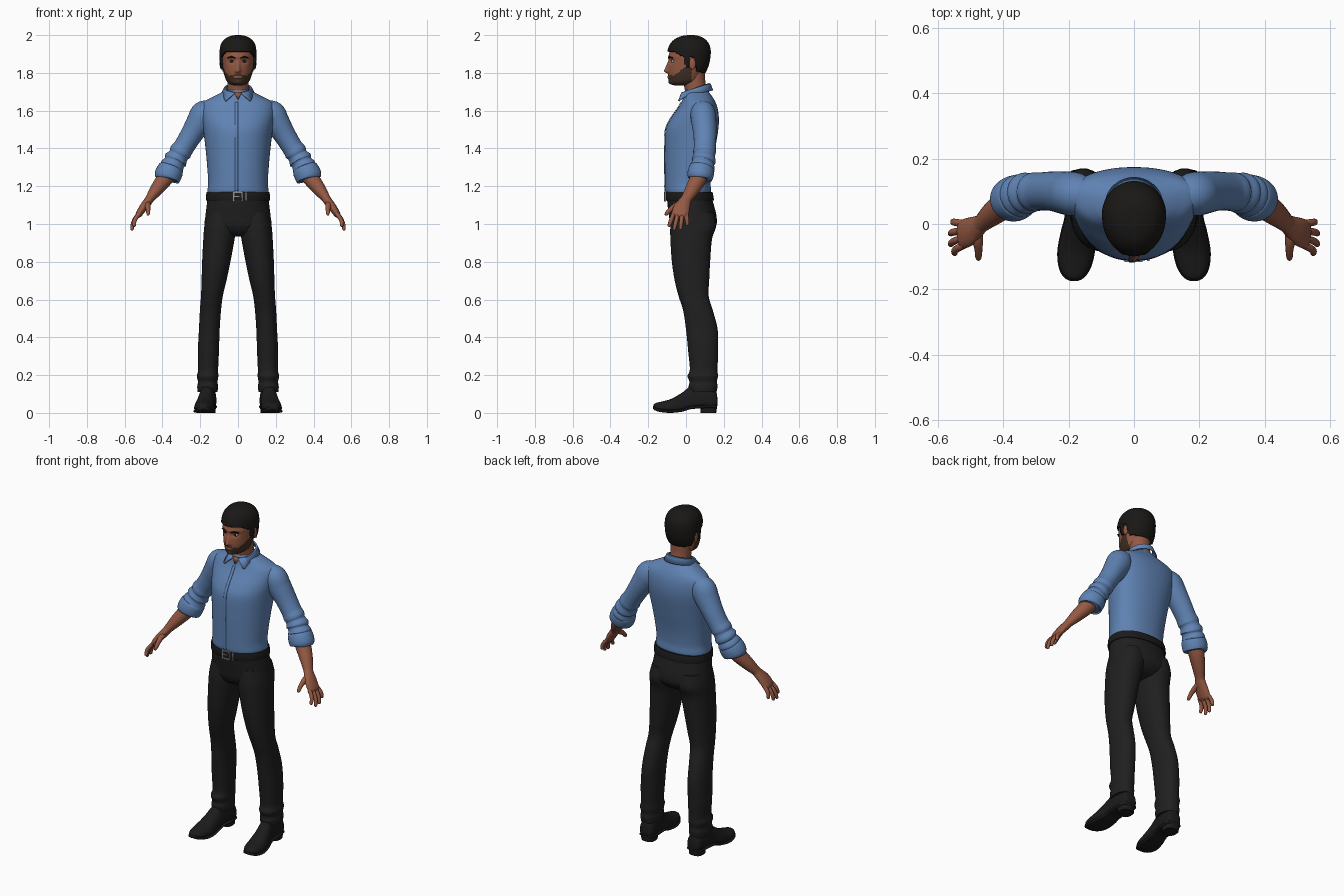
import bpy, bmesh, math
from mathutils import Vector

def mat(name, r, g, b):
    m = bpy.data.materials.new(name)
    m.diffuse_color = (r, g, b, 1)
    return m

SKIN = mat("skin", .30, .10, .055)
SHIRT = mat("shirt_blue", .115, .225, .45)
TROUSER = mat("trouser_black", .014, .014, .014)
HAIR = mat("hair_black", .010, .009, .008)
BEARD = mat("beard_brown", .055, .030, .018)
SHOE = mat("shoe_black", .011, .011, .011)
METAL = mat("buckle_grey", .28, .28, .28)
EYE = mat("eye_white", .45, .40, .36)
LIP = mat("lip_brown", .25, .085, .055)

def smooth_rows(rows, k):
    """Catmull-Rom interpolation of every column."""
    out = []
    for i in range(len(rows) - 1):
        a, b, c, d = rows[max(i - 1, 0)], rows[i], rows[i + 1], rows[min(i + 2, len(rows) - 1)]
        for j in range(k):
            t = j / k
            out.append([.5 * (2 * q + (r - p) * t + (2 * p - 5 * q + 4 * r - s) * t * t
                        + (3 * q - p - 3 * r + s) * t ** 3) for p, q, r, s in zip(a, b, c, d)])
    return out + [list(rows[-1])]

def finish(name, bm, mats, mirror=False, rule=None, keep=None, solid=0, angle=50):
    bmesh.ops.recalc_face_normals(bm, faces=bm.faces[:])
    if keep:
        bmesh.ops.delete(bm, geom=[f for f in bm.faces if not keep(f.calc_center_median())], context='FACES')
    if rule:
        for f in bm.faces:
            f.material_index = rule(f.calc_center_median())
    me = bpy.data.meshes.new(name)
    bm.to_mesh(me)
    bm.free()
    ob = bpy.data.objects.new(name, me)
    bpy.context.collection.objects.link(ob)
    for m in mats:
        me.materials.append(m)
    bpy.ops.object.select_all(action='DESELECT')
    ob.select_set(True)
    bpy.context.view_layer.objects.active = ob
    bpy.ops.object.shade_smooth_by_angle(angle=math.radians(angle))
    if solid:
        s = ob.modifiers.new("thickness", 'SOLIDIFY')
        s.thickness, s.offset = solid, 1
    if mirror:
        ob.modifiers.new("mirror", 'MIRROR')
    return ob

def skin_rings(name, rings, mats, sculpt=None, closed=True, **kw):
    """Bridge a list of point rings and cap the ends."""
    bm = bmesh.new()
    vs = [[bm.verts.new(sculpt(p) if sculpt else p) for p in r] for r in rings]
    n = len(vs[0])
    for a, b in zip(vs, vs[1:]):
        for i in range(n if closed else n - 1):
            bm.faces.new((a[i], a[(i + 1) % n], b[(i + 1) % n], b[i]))
    if closed:
        bm.faces.new(vs[0])
        bm.faces.new(vs[-1])
    return finish(name, bm, mats, **kw)

def loft(name, rows, mats, axis='z', n=40, k=5, p=2, **kw):
    """Rows: position on axis, centre x, widest-depth, low depth, high depth, half width."""
    rings = []
    for s, cx, c, lo, hi, w in smooth_rows(rows, k):
        ring = []
        for i in range(n):
            a = 2 * math.pi * (i + .5) / n
            ca, sa = [math.copysign(abs(f) ** (2 / p), f) for f in (math.cos(a), math.sin(a))]
            d = c + sa * ((hi - c) if sa > 0 else (c - lo))
            ring.append(Vector((cx + w * ca, d, s) if axis == 'z' else (cx + w * ca, s, d)))
        rings.append(ring)
    return skin_rings(name, rings, mats, **kw)

def tube(name, rows, mats, n=20, k=5, **kw):
    """Rows: x, y, z, radius along y, radius across."""
    pts = smooth_rows(rows, k)
    rings = []
    for i, r in enumerate(pts):
        t = (Vector(pts[min(i + 1, len(pts) - 1)][:3]) - Vector(pts[max(i - 1, 0)][:3])).normalized()
        u = (Vector((0, 1, 0)) - t * t.y).normalized()
        v = t.cross(u)
        rings.append([Vector(r[:3]) + u * r[3] * math.cos(a) + v * r[4] * math.sin(a)
                      for a in (2 * math.pi * j / n for j in range(n))])
    return skin_rings(name, rings, mats, **kw)

def box(name, c, s, m):
    bm = bmesh.new()
    bmesh.ops.create_cube(bm, size=1)
    for v in bm.verts:
        v.co = Vector(c) + Vector([v.co[i] * s[i] for i in range(3)])
    return finish(name, bm, [m])

def ball(name, c, s, mats, rule=None):
    bm = bmesh.new()
    bmesh.ops.create_uvsphere(bm, u_segments=20, v_segments=14, radius=1)
    for v in bm.verts:
        v.co = Vector(c) + Vector([v.co[i] * s[i] for i in range(3)])
    return finish(name, bm, mats, mirror=True, rule=rule)

# --- Head, hair and beard ---
HEAD = [(1.734, 0, -.03, -.06, .02, .025), (1.742, 0, -.01, -.083, .045, .045), (1.76, 0, .01, -.09, .07, .062),
        (1.80, 0, .02, -.094, .09, .076), (1.84, 0, .03, -.093, .108, .083), (1.88, 0, .03, -.091, .117, .086),
        (1.92, 0, .03, -.085, .119, .085), (1.95, 0, .03, -.072, .110, .078), (1.972, 0, .03, -.048, .090, .06),
        (1.985, 0, .03, -.012, .06, .032), (1.988, 0, .03, .022, .038, .008)]

def bump(v, c, s):
    return math.exp(-((v - c) / s) ** 2)

def face(p):
    x, y, z = abs(p.x), p.y, p.z
    if y < -.02:
        ramp = 1 - (z - 1.808) / .06 if z > 1.808 else 1 - (1.808 - z) / .014
        y -= .025 * max(0, ramp) * bump(x, 0, .008 + .006 * max(0, min(1, ramp)))
        y += .012 * bump(x, .034, .016) * bump(z, 1.862, .012)
        y -= .004 * bump(z, 1.885, .01)
        y -= .006 * bump(x, 0, .022) * bump(z, 1.777, .009)
        y -= .005 * bump(x, 0, .022) * bump(z, 1.75, .01)
    return Vector((p.x, y, z))

def face_colour(c):
    x = abs(c.x)
    if x < .022 and c.y < -.05 and abs(c.z - 1.777) < .006:
        return 2
    top = max(1.795 - x * .2, 1.778 + (c.y + .075) * .75) if c.y > -.075 else 1.797 - x * .25
    return 1 if c.y < .03 and c.z < top else 0

def hair_zone(c):
    line = [(-.2, 1.915), (-.055, 1.91), (-.03, 1.895), (-.005, 1.885), (0, 1.83), (.018, 1.83),
            (.022, 1.885), (.045, 1.88), (.055, 1.81), (.2, 1.79)]
    for (a, za), (b, zb) in zip(line, line[1:]):
        if a <= c.y < b:
            return c.z > za + (zb - za) * (c.y - a) / (b - a)

loft("head", HEAD, [SKIN, BEARD, LIP], n=96, k=8, sculpt=face, rule=face_colour)
loft("hair", HEAD, [HAIR], n=96, k=8, keep=hair_zone, solid=.012)
loft("neck", [(1.62, 0, .06, -.005, .12, .062), (1.70, 0, .055, -.005, .115, .058),
              (1.75, 0, .05, -.015, .103, .057), (1.82, 0, .045, -.02, .10, .06)], [SKIN])
ball("ear", (.088, .034, 1.848), (.009, .018, .031), [SKIN])
ball("eye", (.034, -.066, 1.861), (.013, .013, .009), [EYE, HAIR],
     rule=lambda c: 1 if abs(c.x - .034) < .006 and c.y < -.07 else 0)
tube("eyebrow", [(.014, -.092, 1.878, .004, .002), (.034, -.088, 1.884, .005, .005), (.055, -.071, 1.879, .004, .002)],
     [HAIR], n=10, mirror=True)

# --- Shirt ---
TORSO = [(1.155, 0, .03, -.100, .125, .156), (1.175, 0, .03, -.110, .133, .162), (1.22, 0, .03, -.112, .130, .158),
         (1.30, 0, .04, -.113, .137, .163), (1.40, 0, .055, -.113, .155, .172), (1.50, 0, .075, -.108, .171, .185),
         (1.56, 0, .085, -.080, .174, .195), (1.61, 0, .09, -.045, .168, .198), (1.645, 0, .09, -.024, .156, .185),
         (1.67, 0, .08, -.016, .142, .140), (1.69, 0, .07, -.012, .128, .100), (1.71, 0, .06, -.004, .115, .062)]
loft("shirt_body", TORSO, [SHIRT], n=56, p=2.15)
skin_rings("shirt_placket", [[Vector((x, r[3] - .001, r[0])) for x in (-.016, 0)] for r in smooth_rows(TORSO[1:9], 4)],
           [SHIRT], closed=False, solid=.003)
tube("sleeve", [(.13, .085, 1.615, .05, .045), (.175, .09, 1.585, .066, .072), (.207, .095, 1.535, .066, .068),
                (.245, .10, 1.475, .061, .059), (.285, .10, 1.41, .058, .055), (.305, .098, 1.38, .060, .059),
                (.315, .097, 1.362, .056, .053), (.33, .094, 1.338, .064, .063), (.337, .091, 1.324, .058, .056),
                (.349, .087, 1.302, .066, .065), (.354, .084, 1.29, .060, .060), (.37, .078, 1.262, .06, .06)],
     [SHIRT], n=28, mirror=True)
tube("rolled_cuff", [(.349, .086, 1.302, .058, .056), (.353, .084, 1.293, .067, .067), (.366, .078, 1.268, .070, .071),
                     (.377, .073, 1.244, .066, .069), (.379, .072, 1.238, .056, .058)], [SHIRT], n=28, mirror=True)

# Folded collar with two front points, and the open neck
leaf = []
for i in range(57):
    a = math.radians(8 + 344 * i / 56)
    s, c = math.sin(a), math.cos(a)
    f = max(0, c) ** 4
    top = Vector((.064 * s, .052 - .068 * c, 1.716 - .024 * c))
    low = Vector((.084 * s + .052 * f * (1 if s > 0 else -1), .056 - .082 * c - .012 * f, 1.688 - .018 * c - .022 * f))
    leaf.append([top, top.lerp(low, .15) + Vector((.004 * s, -.004 * c, .004)), low])
skin_rings("collar", leaf, [SHIRT], closed=False, solid=.006)
bm = bmesh.new()
bm.faces.new([bm.verts.new(v) for v in ((-.024, -.021, 1.70), (0, -.03, 1.658), (.024, -.021, 1.70))])
finish("open_neck", bm, [SKIN], solid=.006)

# --- Forearms and hands ---
tube("forearm", [(.36, .08, 1.28, .045, .045), (.395, .06, 1.23, .044, .042), (.435, .03, 1.178, .037, .034),
                 (.466, .003, 1.135, .029, .024), (.48, -.006, 1.115, .03, .023)], [SKIN], mirror=True)
tube("palm", [(.462, .004, 1.14, .026, .022), (.48, -.008, 1.115, .034, .023), (.505, -.024, 1.082, .044, .021),
              (.526, -.032, 1.05, .044, .017), (.534, -.035, 1.036, .036, .008)], [SKIN], mirror=True)
FINGERS = {"index": (-.066, -.092, .548, .985), "middle": (-.043, -.064, .561, .965),
           "ring": (-.02, -.03, .561, .968), "little": (.002, .008, .552, .99)}
for nm, (y0, y1, x1, z1) in FINGERS.items():
    x0, z0, rows = .521, 1.055, []
    for t, r in ((0, .011), (.3, .0112), (.6, .0108), (.9, .009), (.97, .006), (1, .001)):
        rows.append((x0 + (x1 - x0) * t + .012 * math.sin(math.pi * t), y0 + (y1 - y0) * t, z0 + (z1 - z0) * t, r, r))
    tube(nm + "_finger", rows, [SKIN], n=12, k=3, mirror=True)
tube("thumb", [(.478, -.012, 1.115, .014, .016), (.478, -.05, 1.098, .016, .016), (.476, -.08, 1.078, .013, .012),
               (.476, -.10, 1.058, .011, .010), (.476, -.108, 1.048, .006, .006), (.476, -.11, 1.045, .001, .001)],
     [SKIN], n=12, mirror=True)

# --- Trousers and belt ---
loft("trouser_seat", [(1.155, 0, .03, -.102, .132, .160), (1.10, 0, .03, -.098, .148, .166),
                      (1.04, 0, .035, -.090, .162, .173), (.99, 0, .04, -.082, .160, .174),
                      (.95, 0, .04, -.055, .125, .12), (.935, 0, .04, -.01, .08, .05)], [TROUSER], p=2.2)
loft("trouser_leg", [(1.06, .088, .04, -.075, .148, .075), (.99, .094, .04, -.083, .160, .084),
                     (.92, .101, .035, -.083, .138, .083), (.80, .115, .03, -.075, .128, .075),
                     (.70, .127, .03, -.060, .123, .066), (.62, .138, .04, -.040, .120, .058),
                     (.54, .146, .06, -.015, .143, .056), (.44, .152, .08, .000, .168, .055),
                     (.32, .157, .09, .012, .170, .056), (.23, .158, .09, .020, .167, .053),
                     (.195, .161, .09, .008, .169, .057), (.165, .16, .09, .018, .164, .052),
                     (.14, .161, .09, .014, .167, .055), (.11, .161, .09, .022, .162, .053)],
     [TROUSER], p=2.2, mirror=True)
loft("belt", [(1.124, 0, .03, -.106, .145, .167), (1.128, 0, .03, -.109, .148, .170),
              (1.164, 0, .03, -.110, .142, .168), (1.168, 0, .03, -.107, .139, .165)], [SHOE], k=2, n=56, p=2.2)
for x in (-.024, .022):
    box("buckle_side", (x, -.112, 1.145), (.009, .010, .052), METAL)
for z in (1.122, 1.168):
    box("buckle_rail", (-.001, -.112, z), (.05, .009, .007), METAL)
box("buckle_prong", (-.008, -.113, 1.145), (.032, .007, .006), METAL)
box("belt_keeper", (.044, -.109, 1.146), (.008, .010, .048), METAL)

# --- Shoes ---
FOOT = [(.166, .158, .05, .038, .08, .022), (.155, .158, .055, .034, .12, .040), (.10, .16, .055, .032, .15, .046),
        (.03, .165, .045, .028, .145, .044), (-.02, .171, .03, .014, .108, .050), (-.08, .177, .022, .008, .074, .055),
        (-.13, .181, .026, .012, .06, .047), (-.16, .183, .03, .02, .052, .030), (-.172, .183, .034, .028, .042, .010)]
loft("shoe_upper", FOOT, [SHOE], axis='y', n=32, p=2.3, mirror=True)
loft("shoe_sole", [(y - .002, x, lo, lo - .008, lo + .008, w + .003) for y, x, c, lo, hi, w in FOOT],
     [SHOE], axis='y', n=24, p=4, mirror=True)
loft("shoe_heel", [(0, .159, .12, .078, .16, .040), (.045, .159, .12, .074, .166, .043)],
     [SHOE], k=1, p=2.8, mirror=True)
